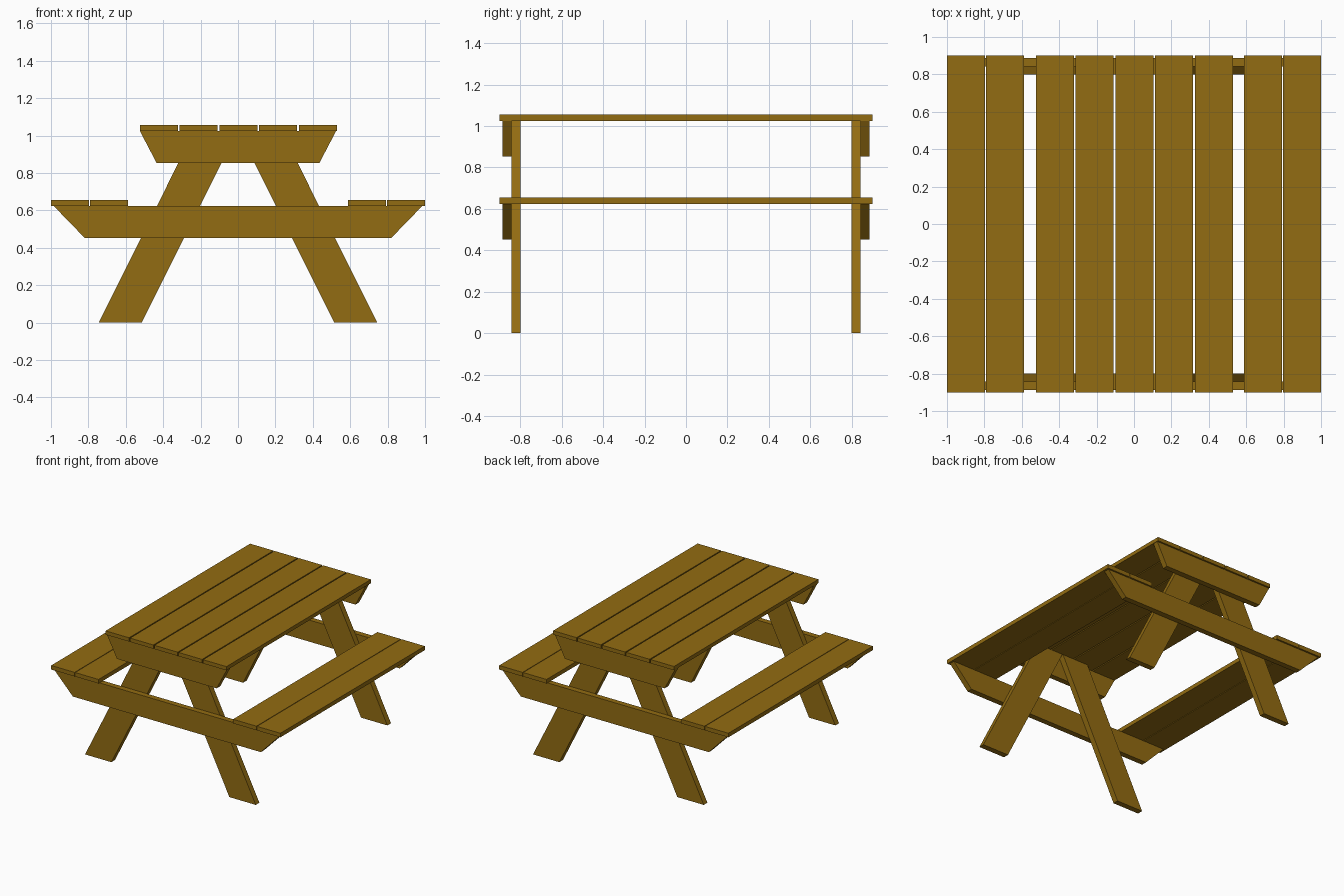
import bpy
import bmesh

if "Cube" in bpy.data.objects:
    bpy.data.objects.remove(bpy.data.objects["Cube"], do_unlink=True)

wood = bpy.data.materials.new("brown_wood")
wood.use_nodes = True
colour = (0.29, 0.15, 0.006, 1)
wood.diffuse_color = colour
bsdf = wood.node_tree.nodes["Principled BSDF"]
bsdf.inputs["Base Color"].default_value = colour
bsdf.inputs["Roughness"].default_value = 0.8


def board(name, profile, y0, y1):
    """Extrude an x-z outline from y0 to y1."""
    bm = bmesh.new()
    face = bm.faces.new([bm.verts.new((x, y0, z)) for x, z in profile])
    ext = bmesh.ops.extrude_face_region(bm, geom=[face])
    verts = [v for v in ext["geom"] if isinstance(v, bmesh.types.BMVert)]
    bmesh.ops.translate(bm, verts=verts, vec=(0, y1 - y0, 0))
    bmesh.ops.recalc_face_normals(bm, faces=bm.faces)
    mesh = bpy.data.meshes.new(name)
    bm.to_mesh(mesh)
    bm.free()
    mesh.materials.append(wood)
    obj = bpy.data.objects.new(name, mesh)
    bpy.context.collection.objects.link(obj)
    return obj


def plank(name, x, z0, z1, width=0.204):
    a, b = x - width / 2, x + width / 2
    board(name, [(a, z0), (b, z0), (b, z1), (a, z1)], -0.9, 0.9)


# Tabletop planks
for i in range(5):
    plank(f"top_plank_{i + 1}", 0.002 + (i - 2) * 0.2125, 1.025, 1.055)

# Bench planks
for side, s in (("left", 1), ("right", -1)):
    plank(f"{side}_seat_inner_plank", s * 0.689, 0.623, 0.655)
    plank(f"{side}_seat_outer_plank", s * 0.898, 0.623, 0.655)

# End frames: crossbeams outside, slanted legs inside
for end, e in (("front", -1), ("back", 1)):
    board(f"{end}_top_beam",
          [(-0.435, 0.853), (0.435, 0.853), (0.525, 1.025), (-0.525, 1.025)],
          e * 0.843, e * 0.887)
    board(f"{end}_seat_beam",
          [(-0.82, 0.453), (0.82, 0.453), (0.985, 0.623), (-0.985, 0.623)],
          e * 0.843, e * 0.887)
    for side, s in (("left", 1), ("right", -1)):
        board(f"{end}_{side}_leg",
              [(s * 0.515, 0), (s * 0.745, 0), (s * 0.233, 1.025), (s * 0.003, 1.025)],
              e * 0.798, e * 0.843)
